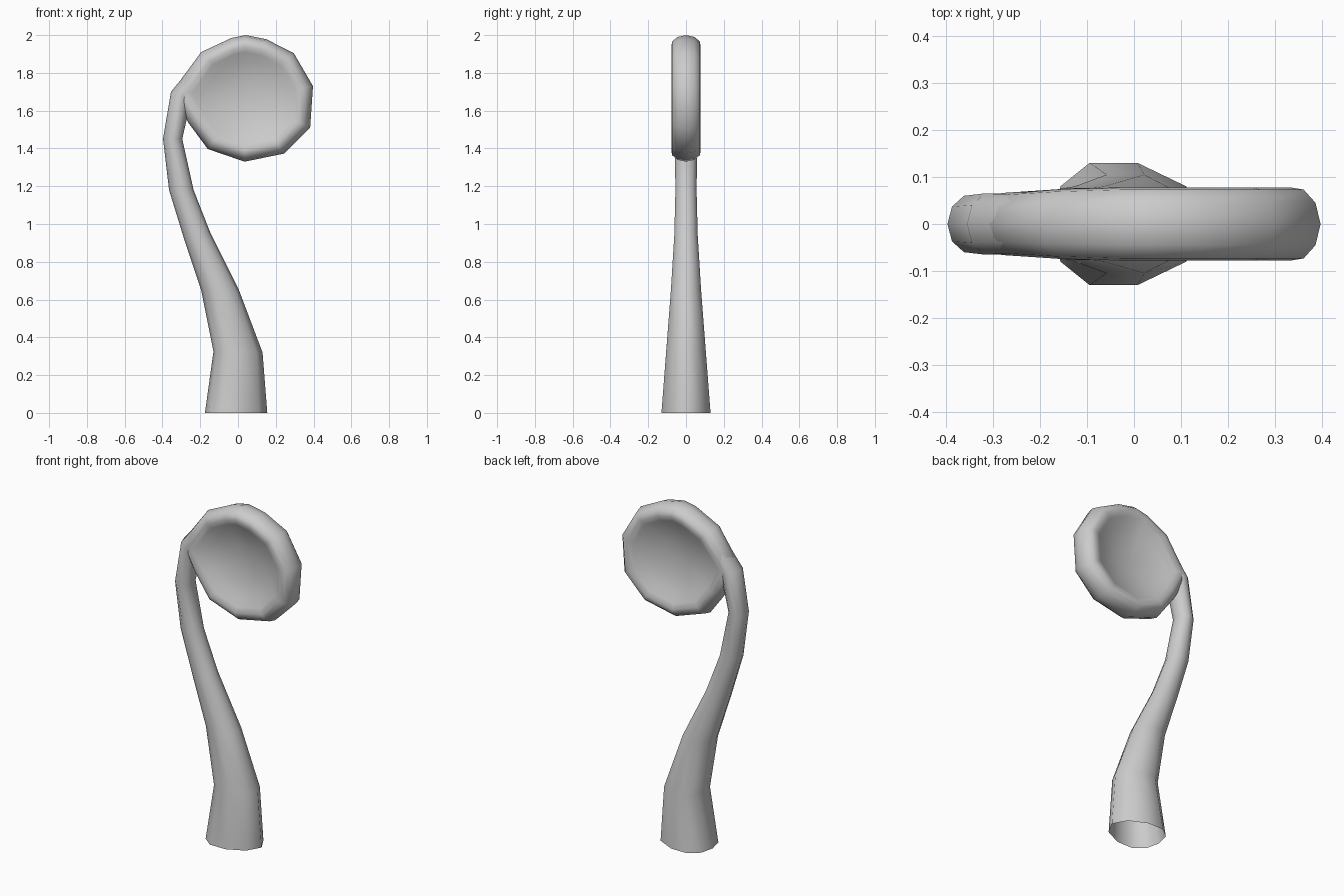
import bpy, bmesh
from math import cos, sin, pi
from mathutils import Vector

cube = bpy.data.objects.get("Cube")
if cube:
    bpy.data.objects.remove(cube)

grey = bpy.data.materials.new("plain grey")
grey.use_nodes = True
colour = (0.6, 0.6, 0.6, 1)
grey.diffuse_color = colour
grey.node_tree.nodes["Principled BSDF"].inputs["Base Color"].default_value = colour

SIDES = 10
CENTRE = Vector((0.04, 0, 1.665))


def finish(name, bm):
    bmesh.ops.recalc_face_normals(bm, faces=bm.faces)
    mesh = bpy.data.meshes.new(name)
    bm.to_mesh(mesh)
    bm.free()
    mesh.materials.append(grey)
    mesh.shade_smooth()
    obj = bpy.data.objects.new(name, mesh)
    bpy.context.collection.objects.link(obj)


def bridge(bm, a, b):
    n = len(a)
    for i in range(n):
        j = (i + 1) % n
        bm.faces.new((a[i], a[j], b[j], b[i]))


# Stem sections: outer x, z, inner x, z, half depth, lean of the section
stem = [
    (-0.175, 0, 0.155, 0, 0.13, 0.037),
    (-0.13, 0.325, 0.13, 0.32, 0.105, 0.02),
    (-0.195, 0.65, 0.005, 0.65, 0.08, 0),
    (-0.285, 0.92, -0.145, 0.95, 0.062, 0),
    (-0.365, 1.18, -0.235, 1.18, 0.056, 0),
    (-0.397, 1.45, -0.295, 1.45, 0.06, 0),
    (-0.355, 1.70, -0.25, 1.65, 0.065, 0),
    (-0.19, 1.90, -0.15, 1.84, 0.06, 0),
]

# Tapered stem, open at its foot, its tip sunk into the head
bm = bmesh.new()
loops = []
for ox, oz, ix, iz, depth, lean in stem:
    outer, inner = Vector((ox, 0, oz)), Vector((ix, 0, iz))
    mid, arm = (outer + inner) / 2, (outer - inner) / 2
    loop = []
    for s in range(SIDES):
        t = 2 * pi * s / SIDES
        p = mid + arm * cos(t) + Vector((-lean * sin(t) ** 2, depth * sin(t) / sin(0.4 * pi), 0))
        loop.append(bm.verts.new(p))
    loops.append(loop)
for a, b in zip(loops, loops[1:]):
    bridge(bm, a, b)
finish("stem", bm)

# Outline of the curled head, and its section from rim to middle: scale, depth
outline = [(-0.195, 1.91), (-0.035, 1.985), (0.04, 2.0), (0.15, 1.978),
           (0.295, 1.905), (0.397, 1.73), (0.382, 1.51), (0.245, 1.373),
           (0.035, 1.33), (-0.16, 1.397), (-0.262, 1.535), (-0.35, 1.70)]
section = [(0.3, 0.018), (0.6, 0.042), (0.73, 0.066), (0.82, 0.078),
           (0.9, 0.073), (0.97, 0.045)]
section = ([(s, -d) for s, d in section] + [(1, 0)]
           + [(s, d) for s, d in reversed(section)])

# Rounded rim with a hollow dish on both faces, thinning towards the stem
bm = bmesh.new()
rings = []
for scale, depth in section:
    ring = []
    for x, z in outline:
        p = CENTRE + (Vector((x, 0, z)) - CENTRE) * scale
        p.y = depth * min(1, 1 + 0.85 * (p.x + 0.1))
        ring.append(bm.verts.new(p))
    rings.append(ring)
for a, b in zip(rings, rings[1:]):
    bridge(bm, a, b)
for ring, y in ((rings[0], -0.008), (rings[-1], 0.008)):
    hub = bm.verts.new(CENTRE + Vector((0, y, 0)))
    for i, v in enumerate(ring):
        bm.faces.new((v, ring[(i + 1) % len(ring)], hub))
finish("curled_head", bm)
